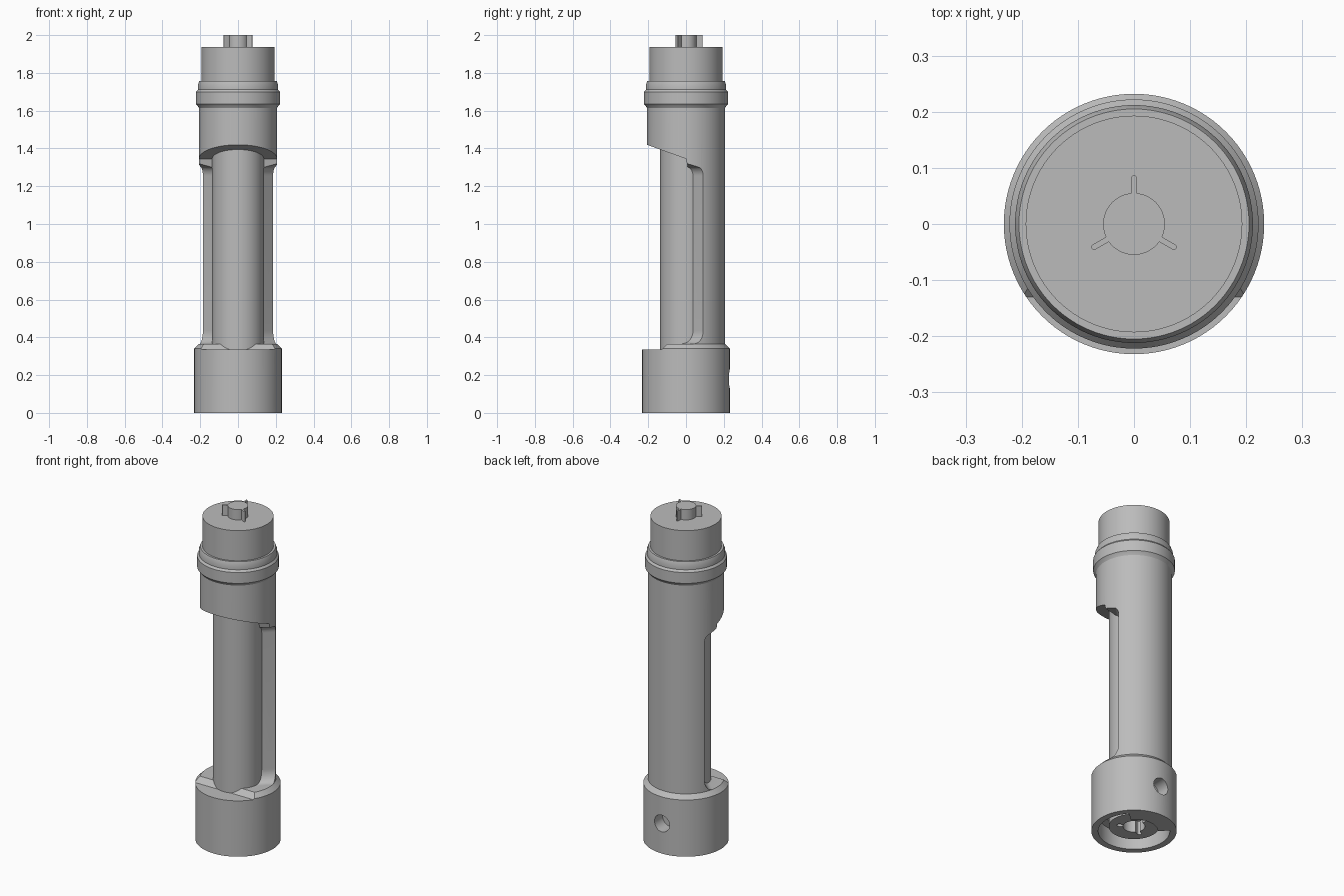
import bpy, bmesh, math
from mathutils import Matrix, Vector

if "Cube" in bpy.data.objects:
    bpy.data.objects.remove(bpy.data.objects["Cube"], do_unlink=True)

grey = bpy.data.materials.new("plain grey")
grey.use_nodes = True
COLOUR = (0.5, 0.5, 0.5, 1)
grey.diffuse_color = COLOUR
grey.node_tree.nodes["Principled BSDF"].inputs["Base Color"].default_value = COLOUR


def finish(name, bm):
    """Turn a bmesh into a grey object."""
    bmesh.ops.recalc_face_normals(bm, faces=bm.faces)
    mesh = bpy.data.meshes.new(name)
    bm.to_mesh(mesh)
    bm.free()
    mesh.materials.append(grey)
    obj = bpy.data.objects.new(name, mesh)
    bpy.context.collection.objects.link(obj)
    return obj


def lathe(name, profile, steps=96):
    """Spin a closed (radius, z) outline round the z axis."""
    bm = bmesh.new()
    verts = [bm.verts.new((r, 0, z)) for r, z in profile]
    edges = [bm.edges.new((a, b)) for a, b in zip(verts, verts[1:] + verts[:1])
             if a.co.x > 0 or b.co.x > 0]
    bmesh.ops.spin(bm, geom=verts + edges, axis=(0, 0, 1), cent=(0, 0, 0),
                   angle=math.tau, steps=steps, use_merge=False)
    bmesh.ops.remove_doubles(bm, verts=bm.verts, dist=0.0001)
    return finish(name, bm)


def prism(name, outline, z0, z1):
    """Extrude a flat (x, y) outline from z0 to z1."""
    bm = bmesh.new()
    face = bm.faces.new([bm.verts.new((x, y, z0)) for x, y in outline])
    top = bmesh.ops.extrude_face_region(bm, geom=[face])["geom"]
    bmesh.ops.translate(bm, vec=(0, 0, z1 - z0),
                        verts=[v for v in top if isinstance(v, bmesh.types.BMVert)])
    return finish(name, bm)


def arc(cx, cy, r, start, end, n):
    """Points on an arc, angles in degrees."""
    angles = [math.radians(start + (end - start) * i / n) for i in range(n + 1)]
    return [(cx + r * math.cos(a), cy + r * math.sin(a)) for a in angles]


def key_outline(r, tip, half):
    """Round shaft with three round-ended fins."""
    points = []
    gap = math.degrees(math.asin(half / r))
    for turn in (90, 210, 330):
        a = math.radians(turn)
        spin = Matrix.Rotation(a, 2)
        for p in arc(tip - half, 0, half, -90, 90, 6):
            points.append(tuple(spin @ Vector(p)))
        points += arc(0, 0, r, turn + gap, turn + 120 - gap, 16)
    return points


def cut(target, cutter):
    """Subtract the cutter, then discard it."""
    cutter.hide_render = True
    mod = target.modifiers.new("cut", 'BOOLEAN')
    mod.operation = 'DIFFERENCE'
    mod.solver = 'EXACT'
    mod.object = cutter
    bpy.context.view_layer.objects.active = target
    bpy.ops.object.modifier_apply(modifier=mod.name)
    bpy.data.objects.remove(cutter, do_unlink=True)


# Casing: base cup, tube and collar in one hollow body
casing = lathe("casing", [
    (0, 0.1), (0.195, 0.1), (0.195, 0), (0.232, 0), (0.232, 0.34), (0.207, 0.365),
    (0.207, 1.615), (0.213, 1.625), (0.222, 1.635), (0.222, 1.7), (0.212, 1.712),
    (0.212, 1.738), (0.205, 1.757), (0.193, 1.757), (0.193, 1.938), (0, 1.938),
    (0, 1.5), (0.18, 1.5), (0.18, 0.3), (0, 0.3)])

# Front window: a side profile swept across x, its rear edge flaring outward
window = ([(-0.3, 1.453), (0, 1.345)] + arc(0.04, 1.255, 0.05, 60, 0, 6)
          + arc(0.02, 0.435, 0.07, 0, -90, 8) + [(-0.1, 0.365), (-0.13, 0.335), (-0.3, 0.335)])
bm = bmesh.new()
rings = []
for x in (-0.3, -0.13, 0.13, 0.3):
    flare = abs(x) - 0.185
    rings.append([bm.verts.new((x, y + flare if y > 0.01 else y, z)) for y, z in window])
for a, b in zip(rings, rings[1:]):
    for i in range(len(window)):
        j = (i + 1) % len(window)
        bm.faces.new((a[i], a[j], b[j], b[i]))
bm.faces.new(rings[0])
bm.faces.new(rings[-1])
bmesh.ops.triangulate(bm, faces=bm.faces)
cut(casing, finish("window_cutter", bm))

# Lower lug: a sector of the base recess, flush with the bottom
lug = prism("base_lug", arc(0, 0, 0.2, 42, 138, 32) + arc(0, 0, 0.13, 138, 42, 24), 0, 0.11)

# Round screw hole at the back of the base
hole = prism("hole_cutter", arc(0, 0, 0.05, 0, 352.5, 47), 0, 0.2)
hole.data.transform(Matrix.Translation((0, 0.15, 0.18)) @ Matrix.Rotation(-math.pi / 2, 4, 'X'))
cut(casing, hole)

# Inner core with a keyed socket underneath
core = lathe("inner_core", [(0, 0.03), (0.137, 0.03), (0.137, 1.52), (0, 1.52)])
socket_room = prism("socket_room_cutter", arc(0, 0, 0.15, 0, 357.5, 143), 0.05, 0.15)
cut(casing, socket_room)
cut(core, prism("socket_cutter", key_outline(0.06, 0.095, 0.012), -0.05, 0.12))

# Drive key on top
key = prism("drive_key", key_outline(0.055, 0.087, 0.005), 1.93, 2.0)

# Smooth the round walls, keep the edges crisp
for obj in (casing, lug, core, key):
    bpy.ops.object.select_all(action='DESELECT')
    obj.select_set(True)
    bpy.context.view_layer.objects.active = obj
    bpy.ops.object.shade_smooth_by_angle(angle=math.radians(25))
